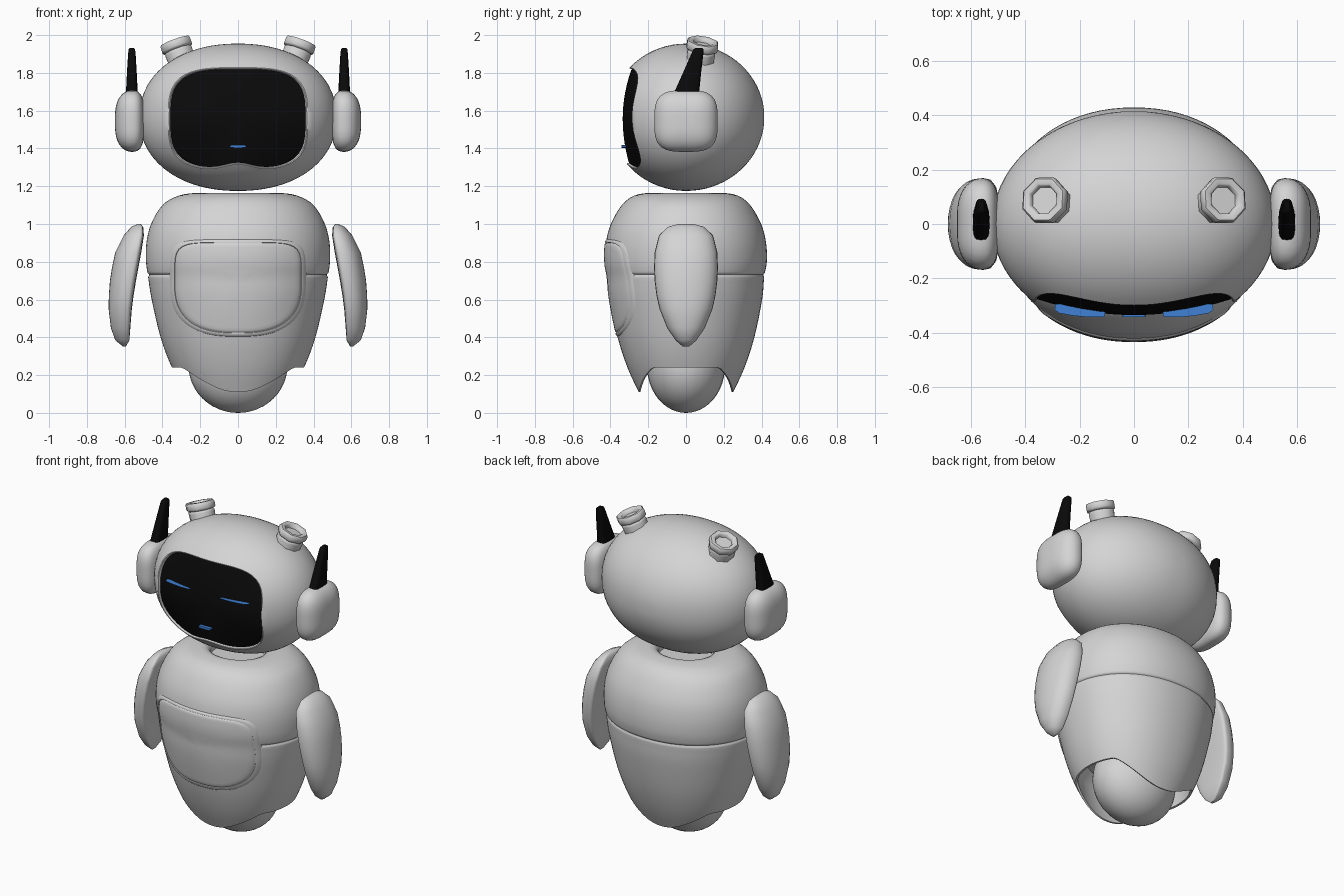
import bpy, bmesh, math
from mathutils import Vector

if "Cube" in bpy.data.objects:
    bpy.data.objects.remove(bpy.data.objects["Cube"])


def material(name, col):
    m = bpy.data.materials.new(name)
    m.diffuse_color = (*col, 1)
    m.use_nodes = True
    m.node_tree.nodes["Principled BSDF"].inputs["Base Color"].default_value = m.diffuse_color
    return m


SHELL = material("light grey shell", (0.66, 0.66, 0.66))
BLACK = material("gloss black", (0.003, 0.003, 0.003))
BLUE = material("display blue", (0.05, 0.22, 0.66))


def loft(name, rings, mat, angle=40):
    """Skin closed rings in order and cap both ends."""
    bm = bmesh.new()
    vs = [[bm.verts.new(p) for p in r] for r in rings]
    n = len(vs[0])
    for a, b in zip(vs, vs[1:]):
        for i in range(n):
            j = (i + 1) % n
            bm.faces.new((a[i], a[j], b[j], b[i]))
    bm.faces.new(vs[0][::-1])
    bm.faces.new(vs[-1])
    bmesh.ops.recalc_face_normals(bm, faces=bm.faces)
    me = bpy.data.meshes.new(name)
    bm.to_mesh(me)
    bm.free()
    ob = bpy.data.objects.new(name, me)
    bpy.context.collection.objects.link(ob)
    me.materials.append(mat)
    bpy.ops.object.select_all(action='DESELECT')
    ob.select_set(True)
    bpy.context.view_layer.objects.active = ob
    bpy.ops.object.shade_smooth_by_angle(angle=math.radians(angle))
    return ob


def angles(n):
    return [2 * math.pi * i / n for i in range(n)]


def polar_super(t, a, b, n):
    """Point of a superellipse in direction t."""
    c, s = math.cos(t), math.sin(t)
    r = (abs(c / a) ** n + abs(s / b) ** n) ** (-1 / n)
    return r * c, r * s


def spow(v, e):
    return math.copysign(abs(v) ** e, v)


def smooth_rows(rows, sub=4):
    """Catmull-Rom resampling of profile rows."""
    out = []
    for i in range(len(rows) - 1):
        p = [Vector(rows[min(max(k, 0), len(rows) - 1)]) for k in range(i - 1, i + 3)]
        for k in range(sub):
            t = k / sub
            out.append(0.5 * (2 * p[1] + (p[2] - p[0]) * t
                              + (2 * p[0] - 5 * p[1] + 4 * p[2] - p[3]) * t * t
                              + (3 * p[1] - p[0] - 3 * p[2] + p[3]) * t ** 3))
    return out + [Vector(rows[-1])]


# ---- head: full ellipsoid that ends in a rounded face opening ----
HZ, HX, HY, HH, HN = 1.565, 0.522, 0.415, 0.39, 2.15


def opening(t, k):
    x, z = polar_super(t, 0.357, 0.262, 3.4)
    if z < 0:
        z += 0.03 * math.exp(-(x / 0.1) ** 2)
    return x * k, z * k - 0.008


def head_y(x, z):
    q = (abs(x / HX) ** HN + abs(z / HH) ** HN) ** (2 / HN)
    return -0.405 * math.sqrt(max(0, 1 - q))


U = angles(72)
rings = []
for i in range(1, 19):                       # back half
    th = math.pi / 2 * i / 18
    q = math.sin(th)
    row = []
    for t in U:
        x, z = polar_super(t, HX, HH, HN)
        row.append((x * q, HY * math.cos(th), HZ + z * q))
    rings.append(row)
for i in range(1, 11):                       # front half up to the rim
    f = 1 - math.cos(math.pi / 2 * i / 10)
    row = []
    for t in U:
        ex, ez = polar_super(t, HX, HH, HN)
        bx, bz = opening(t, 1.035)
        x, z = ex + (bx - ex) * f, ez + (bz - ez) * f
        row.append((x, head_y(x, z), HZ + z))
    rings.append(row)
for k, dy in ((1.02, 0.0), (1.005, 0.008), (0.99, 0.03), (0.95, 0.06)):
    row = []
    for t in U:
        x, z = opening(t, k)
        row.append((x, head_y(*opening(t, 1.035)) + dy, HZ + z))
    rings.append(row)
loft("head", rings, SHELL)

# ---- visor: shallow dome filling the opening ----
rings = []
for k, dy in ((0.96, 0.05), (1.0, 0.03)) + tuple((s, 0.01) for s in
                                                (1.0, 0.95, 0.85, 0.7, 0.55, 0.4, 0.25, 0.1, 0.02)):
    row = []
    for t in U:
        x, z = opening(t, k)
        edge = head_y(*opening(t, 1.035)) + dy
        row.append((x, edge + (-0.335 - edge) * (1 - k ** 2), HZ + z))
    rings.append(row)
loft("visor", rings, BLACK, 60)

# ---- display: closed eyes and small mouth ----
for s in (-1, 1):
    outline = [(0.105, -0.325), (0.11, -0.342), (0.16, -0.343), (0.22, -0.338),
               (0.275, -0.328), (0.292, -0.315), (0.29, -0.295), (0.2, -0.29)]
    loft("eye", [[(s * x, y, z) for x, y in outline] for z in (1.6295, 1.6305)], BLUE)
loft("mouth", [[(0.042 * spow(math.cos(t), 0.5), y, 1.411 + 0.0075 * spow(math.sin(t), 0.5))
                for t in angles(20)] for y in (-0.29, -0.342)], BLUE)

# ---- ears, antennas and head bolts, one per side ----
for s in (-1, 1):
    rings = []
    for i in range(1, 24):
        v = math.pi * i / 24
        c = math.cos(v)
        q = math.sin(v) ** (0.7 if c > 0 else 0.5)
        x = 0.562 + 0.09 * c if c > 0 else 0.562 - 0.065 * abs(c) ** 0.8
        row = []
        for t in angles(40):
            y, z = polar_super(t, 0.168, 0.163, 3.4)
            row.append((s * x, y * q, 1.545 + z * q))
        rings.append(row)
    loft("ear", rings, SHELL, 60)

    rings = []
    for z, y, hx, hy in ((1.68, 0.0, 0.031, 0.072), (1.72, 0.01, 0.03, 0.062),
                         (1.80, 0.032, 0.026, 0.048), (1.90, 0.06, 0.02, 0.032),
                         (1.925, 0.066, 0.017, 0.027), (1.932, 0.068, 0.011, 0.017)):
        rings.append([(s * (0.562 + hx * spow(math.cos(t), 0.6)),
                       y + hy * spow(math.sin(t), 0.6), z) for t in angles(16)])
    loft("antenna", rings, BLACK)

    axis = Vector((s * 0.34, 0.15, 0.93)).normalized()
    rot = axis.to_track_quat('Z', 'Y').to_matrix()
    base = Vector((s * 0.300, 0.075, 1.872))
    profile = [(0.076, -0.03), (0.08, 0.04), (0.078, 0.05), (0.073, 0.054), (0.084, 0.058),
               (0.089, 0.066), (0.089, 0.093), (0.082, 0.103), (0.062, 0.103),
               (0.055, 0.097), (0.052, 0.078)]
    loft("head_bolt", [[base + rot @ Vector((r * math.cos(t), r * math.sin(t), h))
                        for t in angles(8)] for r, h in profile], SHELL, 50)

# ---- body shell: rows of height, half width, half depth ----
BN = 2.12
ROWS = smooth_rows([(1.165, 0.225, 0.2), (1.15, 0.315, 0.275), (1.1, 0.4, 0.34),
                    (1.0, 0.46, 0.398), (0.9, 0.485, 0.424), (0.8, 0.487, 0.428),
                    (0.72, 0.476, 0.414), (0.6, 0.457, 0.403), (0.4, 0.41, 0.362),
                    (0.24, 0.35, 0.31), (0.11, 0.275, 0.25)])


def radii(z):
    for a, b in zip(ROWS, ROWS[1:]):
        if a[0] >= z >= b[0]:
            f = (a[0] - z) / max(a[0] - b[0], 1e-6)
            return a[1] + (b[1] - a[1]) * f, a[2] + (b[2] - a[2]) * f
    return (ROWS[0] if z > 1 else ROWS[-1])[1:]


def hem(t):
    """Lower edge: dips at front and back, arches over the sides."""
    f = min(1, abs(math.cos(t)) * 0.3 / 0.25)
    return 0.11 + 0.13 * f ** 2.1


def body_ring(z, k=1.0):
    row = []
    for t in angles(80):
        zz = z
        if z < 0.4:
            b = hem(t)
            zz = b + (z - 0.11) / 0.29 * (0.4 - b)
        rx, ry = radii(zz)
        row.append((rx * k * spow(math.cos(t), 2 / BN), ry * k * spow(math.sin(t), 2 / BN), zz))
    return row


# neck socket, outer wall with seam groove, rolled hem, inner wall
rings = [[(r * math.cos(t), r * 0.9 * math.sin(t), z) for t in angles(80)]
         for r, z in ((0.16, 1.105), (0.165, 1.135), (0.18, 1.155), (0.2, 1.164))]
levels = [r[0] for r in ROWS if abs(r[0] - 0.731) > 0.02]
levels += [0.75, 0.742, 0.737, 0.733, 0.728, 0.723, 0.715]
for z in sorted(levels, reverse=True):
    rings.append(body_ring(z, 1 - 0.018 * math.exp(-((z - 0.731) / 0.006) ** 2)))
for z, k in ((0.112, 0.96), (0.16, 0.93), (0.3, 0.85), (0.38, 0.7)):
    rings.append(body_ring(z, k))
loft("body_shell", rings, SHELL)

# ---- chest panel: soft frame, groove and inset plate that follow the body ----
rings = []
for k, off in ((1.1, -0.03), (1.09, -0.002), (1.06, 0.004), (1.03, 0.007), (1.012, 0.006),
               (1.004, 0.001), (0.994, 0.001), (0.985, 0.004), (0.96, 0.006), (0.9, 0.006),
               (0.75, 0.006), (0.6, 0.006), (0.4, 0.006), (0.2, 0.006), (0.03, 0.006)):
    row = []
    for t in angles(96):
        up = math.sin(t) >= 0
        x, z = polar_super(t, 0.332, 0.215 if up else 0.26, 6 if up else 2.6)
        x, z = x * k, 0.685 + z * k
        rx, ry = radii(z)
        row.append((x, -(ry * max(0, 1 - abs(x / rx) ** BN) ** (1 / BN) + off), z))
    rings.append(row)
loft("chest_panel", rings, SHELL, 60)

# ---- rounded lower body under the shell ----
rings = []
for i in range(25):
    v = 0.02 + (math.pi - 0.04) * i / 24
    rings.append([(0.262 * math.sin(v) * math.cos(t), 0.207 * math.sin(v) * math.sin(t),
                   0.25 - 0.25 * math.cos(v)) for t in angles(32)])
loft("lower_body", rings, SHELL, 60)

# ---- arms: curved flippers, flat inside, rows of z, inner x, outer x, half depth ----
ARM = [(1.0, 0.515, 0.532, 0.04), (0.985, 0.502, 0.565, 0.095), (0.94, 0.498, 0.605, 0.143),
       (0.85, 0.512, 0.65, 0.166), (0.77, 0.527, 0.667, 0.169), (0.7, 0.54, 0.678, 0.166),
       (0.62, 0.553, 0.684, 0.156), (0.55, 0.562, 0.685, 0.14), (0.45, 0.57, 0.673, 0.1),
       (0.385, 0.575, 0.65, 0.056), (0.352, 0.593, 0.61, 0.018)]
for s in (-1, 1):
    rings = []
    for z, xi, xo, hy in ARM:
        w, row = xo - xi, []
        for t in angles(32):
            sx = math.sin(t)
            x = xi + w * (0.2 + (0.8 * spow(sx, 0.85) if sx > 0 else 0.2 * spow(sx, 0.5)))
            row.append((s * x, hy * spow(math.cos(t), 0.95), z))
        rings.append(row)
    loft("arm", rings, SHELL, 50)
